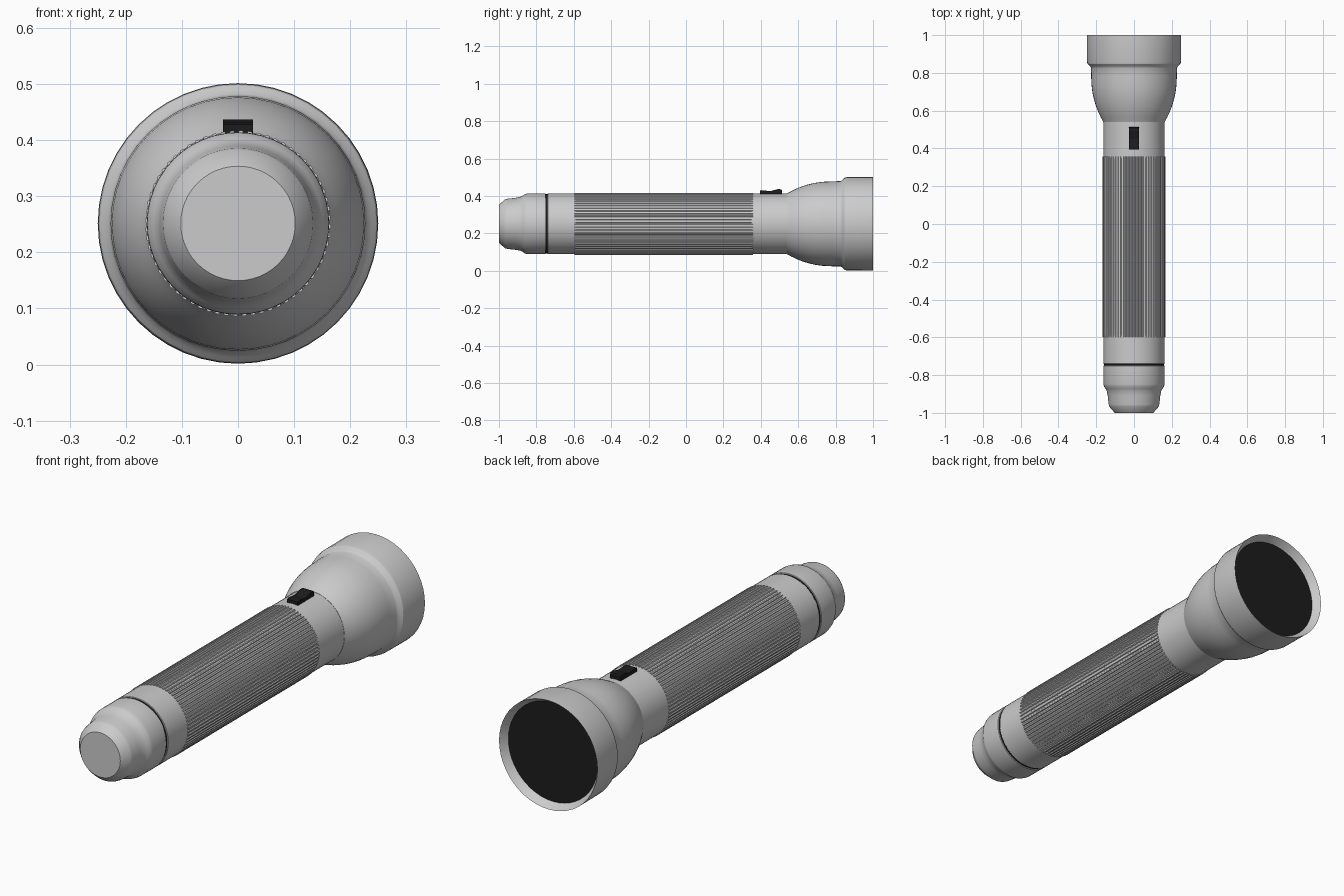
import bpy, bmesh, math

if "Cube" in bpy.data.objects:
    bpy.data.objects.remove(bpy.data.objects["Cube"])

ZC = 0.2515  # height of the torch axis


def material(name, c):
    m = bpy.data.materials.new(name)
    m.diffuse_color = (c, c, c, 1)
    m.use_nodes = True
    m.node_tree.nodes["Principled BSDF"].inputs["Base Color"].default_value = m.diffuse_color
    return m


black = material("black", 0.012)


def finish(name, bm, mat=None, smooth=True):
    bmesh.ops.remove_doubles(bm, verts=bm.verts, dist=1e-5)
    bmesh.ops.recalc_face_normals(bm, faces=bm.faces)
    me = bpy.data.meshes.new(name)
    bm.to_mesh(me)
    bm.free()
    ob = bpy.data.objects.new(name, me)
    bpy.context.collection.objects.link(ob)
    if mat:
        me.materials.append(mat)
    if smooth:
        bpy.ops.object.select_all(action='DESELECT')
        ob.select_set(True)
        bpy.context.view_layer.objects.active = ob
        bpy.ops.object.shade_smooth_by_angle(angle=math.radians(28))
    return ob


def lathe(name, profile, n=48, mat=None):
    """Revolve (y, radius) points around the long axis."""
    bm = bmesh.new()
    pts = [bm.verts.new((r, y, ZC)) for y, r in profile]
    edges = [bm.edges.new(p) for p in zip(pts, pts[1:])]
    bmesh.ops.spin(bm, geom=pts + edges, cent=(0, 0, ZC), axis=(0, 1, 0),
                   angle=2 * math.pi, steps=n, use_merge=True)
    return finish(name, bm, mat)


def extrude(name, loop, vec, mat=None, smooth=False):
    bm = bmesh.new()
    f = bm.faces.new([bm.verts.new(p) for p in loop])
    new = bmesh.ops.extrude_face_region(bm, geom=[f], use_keep_orig=True)["geom"]
    bmesh.ops.translate(bm, vec=vec,
                        verts=[v for v in new if isinstance(v, bmesh.types.BMVert)])
    return finish(name, bm, mat, smooth)


# Tail cap
lathe("tail_cap", [(-1, 0), (-1, .102), (-.967, .131), (-.955, .134),
                   (-.91, .139), (-.885, .144), (-.872, .151), (-.86, .159),
                   (-.848, .162), (-.752, .1625), (-.75, .161), (-.75, 0)])

# Black seal between cap and body
lathe("seal_ring", [(-.755, .1), (-.755, .1585), (-.735, .1585), (-.735, .1)], mat=black)

# Main tube
lathe("body_tube", [(-.74, 0), (-.74, .161), (-.738, .1625), (-.59, .1625),
                    (-.589, .158), (.349, .158), (.35, .1625), (.56, .1625), (.56, 0)])

# Ribbed grip: alternating ridges and grooves around the tube
teeth, ring = 64, []
for i in range(teeth):
    for f, r in ((0, .1615), (.35, .1615), (.5, .1655), (.85, .1655)):
        a = 2 * math.pi * (i + f) / teeth
        ring.append((r * math.cos(a), -.597, ZC + r * math.sin(a)))
extrude("ribbed_grip", ring, (0, .954, 0))

# Flared head with shallow sloping rim
lathe("head", [(.54, .15), (.54, .1635), (.548, .167), (.565, .176), (.59, .188),
               (.62, .2), (.655, .211), (.69, .219), (.73, .2245), (.78, .227),
               (.825, .228), (.832, .231), (.84, .239), (.848, .2465), (.858, .249),
               (1, .25), (.965, .2275), (.955, .2275)])

# Lens
lathe("lens", [(.955, .2276), (.965, .2276), (.965, 0)], mat=black)

# Rocker switch
rocker = [(.395, .405), (.395, .428), (.405, .431), (.45, .426),
          (.492, .437), (.508, .436), (.514, .43), (.514, .405)]
extrude("switch", [(-.027, y, z) for y, z in rocker], (.054, 0, 0), black)
